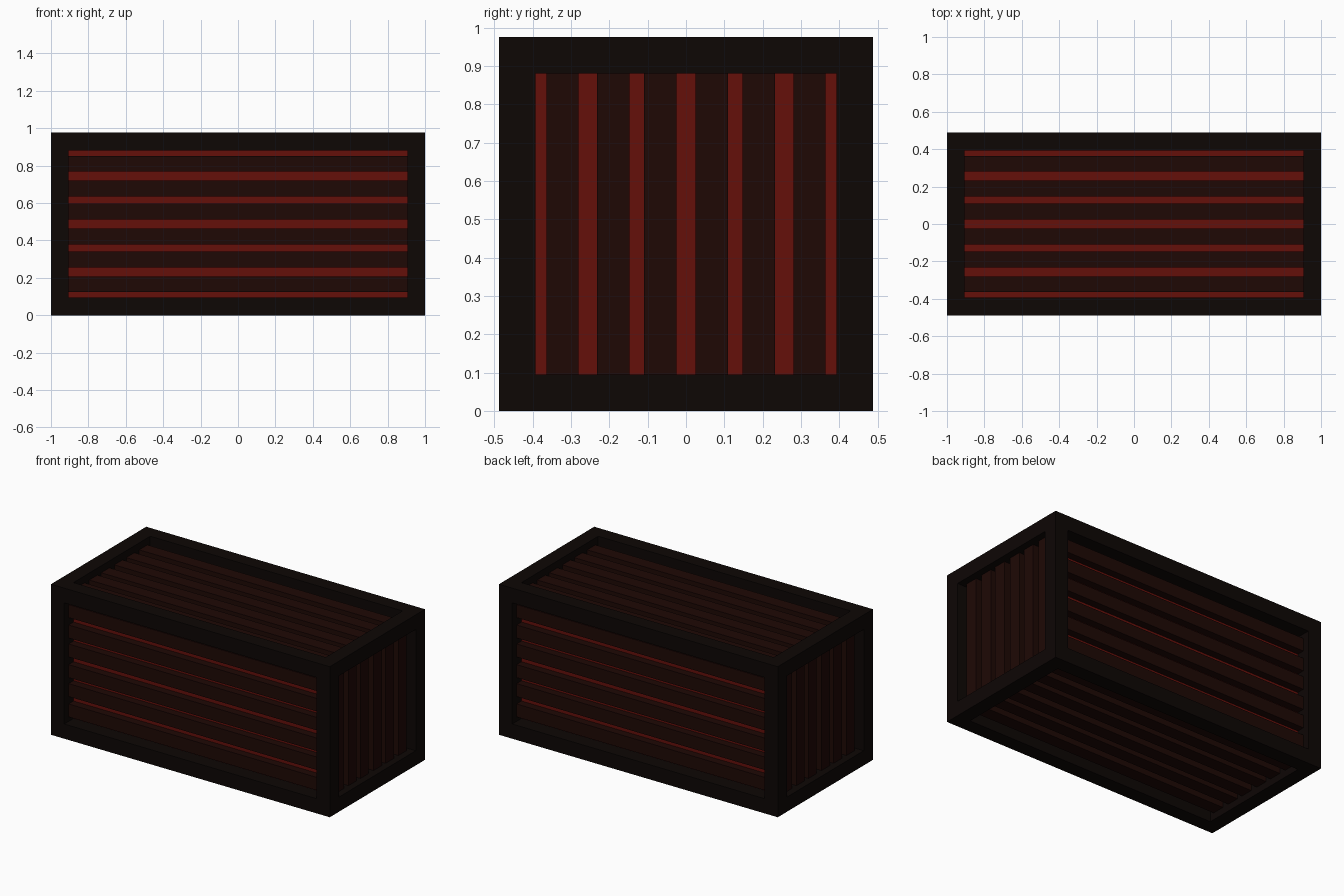
import bpy, bmesh
from mathutils import Vector

if "Cube" in bpy.data.objects:
    bpy.data.objects.remove(bpy.data.objects["Cube"])

L, H, B = 1.0, 0.488, 0.095        # half length, half width/height, beam size
FRONT, BACK = 0.045, 0.095         # recess of slat faces and of the red core
C = Vector((0, 0, H))

def material(name, col):
    m = bpy.data.materials.new(name)
    m.diffuse_color = (*col, 1)
    m.use_nodes = True
    m.node_tree.nodes["Principled BSDF"].inputs["Base Color"].default_value = m.diffuse_color
    return m

frame_mat = material("frame_black", (0.004, 0.002, 0.0015))
red_mat = material("panel_red", (0.13, 0.005, 0.003))
dark_mat = material("slat_dark_red", (0.013, 0.0025, 0.0015))

def box(name, center, size, mat):
    bm = bmesh.new()
    bmesh.ops.create_cube(bm, size=1)
    for v in bm.verts:
        v.co = Vector([a * b for a, b in zip(v.co, size)]) + Vector(center) + C
    me = bpy.data.meshes.new(name)
    bm.to_mesh(me)
    bm.free()
    me.materials.append(mat)
    bpy.context.collection.objects.link(bpy.data.objects.new(name, me))

# Frame: long rails, cross rails and corner posts
e, inner = H - B / 2, 2 * (H - B)
for s in (-1, 1):
    for t in (-1, 1):
        box("long_rail", (0, s * e, t * e), (2 * L, B, B), frame_mat)
        box("cross_rail", (s * (L - B / 2), 0, t * e), (B, inner, B), frame_mat)
        box("corner_post", (s * (L - B / 2), t * e, 0), (B, B, inner), frame_mat)

# Red core seen in the slots between slats
k = 2 * (H - BACK)
box("inner_core", (0, 0, 0), (2 * (L - BACK), k, k), red_mat)

# Six raised slats on every side
W, D = 0.084, BACK - FRONT
for t in (0.067, 0.190, 0.322):
    for t in (-t, t):
        for s in (-1, 1):
            d = s * (H - (FRONT + BACK) / 2)
            span = 2 * (L - B)
            box("side_wall_slat", (0, d, t), (span, D, W), dark_mat)
            box("roof_floor_slat", (0, t, d), (span, W, D), dark_mat)
            box("end_wall_slat", (s * (L - (FRONT + BACK) / 2), t, 0), (D, W, inner), dark_mat)
